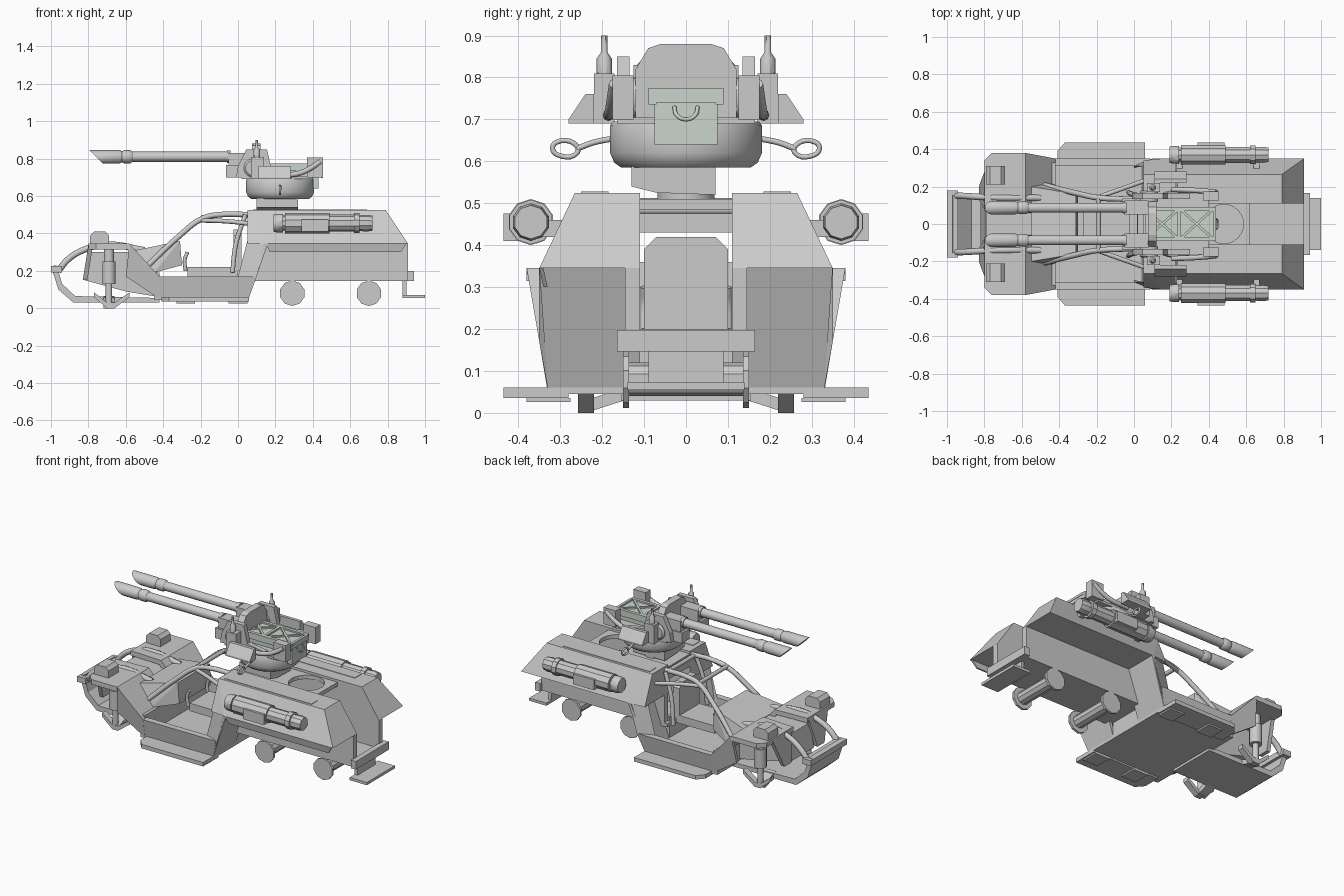
import bpy, bmesh, math
from mathutils import Vector

if "Cube" in bpy.data.objects:
    bpy.data.objects.remove(bpy.data.objects["Cube"])


def finish(bm, name, mirror=False, mat=None, smooth=False):
    bmesh.ops.recalc_face_normals(bm, faces=bm.faces)
    me = bpy.data.meshes.new(name)
    bm.to_mesh(me)
    bm.free()
    ob = bpy.data.objects.new(name, me)
    bpy.context.collection.objects.link(ob)
    if smooth:
        bpy.ops.object.select_all(action='DESELECT')
        ob.select_set(True)
        bpy.context.view_layer.objects.active = ob
        bpy.ops.object.shade_smooth_by_angle(angle=math.radians(35))
    if mirror:
        m = ob.modifiers.new("Mirror", 'MIRROR')
        m.use_axis = (False, True, False)
        m.use_mirror_merge = False
    if mat:
        me.materials.append(mat)
    return ob


def hull(name, pts, mirror=False, mat=None):
    bm = bmesh.new()
    for p in pts:
        bm.verts.new(p)
    bmesh.ops.convex_hull(bm, input=bm.verts)
    bmesh.ops.dissolve_limit(bm, angle_limit=0.01, verts=bm.verts, edges=bm.edges)
    return finish(bm, name, mirror, mat)


def box(name, x, y, z, mirror=False, mat=None):
    return hull(name, [(a, b, c) for a in x for b in y for c in z], mirror, mat)


def prism(name, prof, y0, y1, mirror=False, plane='xz'):
    """Extrude a profile along y (plane xz) or along x (plane yz)."""
    bm = bmesh.new()
    place = (lambda a, b, d: (a, d, b)) if plane == 'xz' else (lambda a, b, d: (d, a, b))
    ends = [[bm.verts.new(place(a, b, d)) for a, b in prof] for d in (y0, y1)]
    for e in ends:
        bm.faces.new(e)
    for i in range(len(prof)):
        bm.faces.new((ends[0][i - 1], ends[0][i], ends[1][i], ends[1][i - 1]))
    return finish(bm, name, mirror)


def turn(name, prof, start, direction, sides=16, mirror=False, cut=None, smooth=True):
    """Turned solid: prof is (distance, radius) along direction from start."""
    bm = bmesh.new()
    q = Vector(direction).normalized().to_track_quat('Z', 'Y')
    rings = []
    for t, r in prof:
        rings.append([bm.verts.new(Vector(start) + q @ Vector((
            r * math.cos(2 * math.pi * (i + .5) / sides), r * math.sin(2 * math.pi * (i + .5) / sides), t)))
            for i in range(sides)])
    for a, b in zip(rings, rings[1:]):
        for i in range(sides):
            j = (i + 1) % sides
            bm.faces.new((a[i], a[j], b[j], b[i]))
    bm.faces.new(rings[0])
    bm.faces.new(rings[-1])
    if cut:
        r = bmesh.ops.bisect_plane(bm, geom=bm.verts[:] + bm.edges[:] + bm.faces[:],
                                   plane_co=cut[0], plane_no=cut[1], clear_outer=True)
        bmesh.ops.contextual_create(bm, geom=[e for e in r['geom_cut'] if isinstance(e, bmesh.types.BMEdge)])
    return finish(bm, name, mirror, None, smooth)


def tube(name, pts, r=0.014, mirror=False, closed=False):
    for s in ((1, -1) if mirror else (1,)):
        cu = bpy.data.curves.new(name, 'CURVE')
        cu.dimensions = '3D'
        cu.bevel_depth, cu.bevel_resolution, cu.use_fill_caps, cu.resolution_u = r, 2, True, 5
        sp = cu.splines.new('BEZIER')
        sp.bezier_points.add(len(pts) - 1)
        for b, p in zip(sp.bezier_points, pts):
            b.co = (p[0], p[1] * s, p[2])
            b.handle_left_type = b.handle_right_type = 'AUTO'
        sp.use_cyclic_u = closed
        bpy.context.collection.objects.link(bpy.data.objects.new(name, cu))


# Rear hull: sloped overhanging flanks on a narrow central body
hull("rear_flank", [(.05, .11, .525), (.05, .265, .525), (.79, .11, .525), (.79, .265, .525),
                    (.91, .11, .345), (.91, .35, .345), (.15, .35, .345), (.05, .11, .345), (.05, .34, .345)], True)
hull("flank_lip", [(x, y, .345) for x in (.15, .9) for y in (-.35, -.34)]
     + [(x, y, .30) for x in (.17, .87) for y in (-.34, -.33)])
box("lower_body", (.05, .91), (.11, .145), (.147, .346), True)
hull("tub_rear_wall", [(x + d, y, z) for d in (0, -.02) for x, y, z in
                       ((.16, .11, .345), (.16, .35, .345), (.06, .11, .06), (.06, .33, .06))], True)
box("tub_rear_sill", (.04, .06), (-.11, .11), (.05, .2))
hull("front_pillar", [(.0, .31, .17), (.1, .35, .17), (.06, .33, .06), (.0, .3, .06),
                      (.05, .31, .36), (.15, .35, .345)], True)
box("channel_floor", (.03, .93), (-.145, .145), (.147, .17))
box("deck_rail", (.08, .69), (.185, .25), (.51, .528), True)
box("channel_crossbar", (.05, .08), (-.11, .11), (.43, .475))

# Deck panel with a round hatch opening
bm = bmesh.new()
loops = [[(.05, -.12), (.62, -.12), (.62, .12), (.05, .12)],
         [(.48 + .105 * math.cos(i * math.pi / 12), .105 * math.sin(i * math.pi / 12)) for i in range(24)]]
for lp in loops:
    vs = [bm.verts.new((x, y, .51)) for x, y in lp]
    for i in range(len(vs)):
        bm.edges.new((vs[i - 1], vs[i]))
bmesh.ops.triangle_fill(bm, edges=bm.edges[:], use_beauty=True)
deck = finish(bm, "hatch_deck")
deck.modifiers.new("Solid", 'SOLIDIFY').thickness = 0.025

# Rear bumper, bracket and step
box("rear_bumper", (.905, .94), (-.165, .165), (.147, .198))
box("step_bracket", (.88, .9), (-.09, .09), (.055, .16))
box("rear_step", (.88, 1.0), (-.14, .14), (.055, .072))

# Rollers under the hull
for x in (.29, .7):
    turn("roller", [(0, .068), (.014, .068), (.014, .04), (.286, .04), (.286, .068), (.3, .068)],
         (x, -.15, .08), (0, 1, 0), 10, smooth=False)

# Side canisters
turn("side_canister", [(0, .045), (.02, .05), (.05, .05), (.05, .04), (.06, .04), (.06, .055), (.3, .055),
                       (.3, .045), (.43, .045), (.43, .053), (.46, .053), (.46, .042), (.50, .045), (.53, .04)],
     (.19, .37, .455), (1, 0, 0), 10, True)
box("canister_clamp", (.34, .485), (.36, .435), (.41, .475), True)
for x in (.23, .64):
    box("canister_bracket", (x, x + .03), (.27, .36), (.42, .46), True)

# Cockpit tub and side sills
box("tub_floor", (-.42, .06), (-.33, .33), (.045, .065))
hull("tub_side", [(-.42, .31, .06), (.06, .31, .06), (-.42, .33, .06), (.06, .33, .06),
                  (-.42, .31, .17), (.06, .31, .17), (-.42, .35, .17), (.09, .35, .17)], True)
hull("sill_step", [(x, y, z) for z in (.035, .06) for x, y in
                   ((-.37, .435), (.06, .435), (-.41, .39), (-.41, .28), (.06, .28))], True)
for x in (-.33, -.05):
    box("sill_pad", (x, x + .1), (.275, .38), (.026, .036), True)
box("tub_front", (-.45, -.42), (-.33, .33), (.045, .19))
hull("dashboard", [(-.55, s * .2, .31) for s in (1, -1)] + [(-.31, s * .16, .36) for s in (1, -1)]
     + [(-.30, s * .16, .23) for s in (1, -1)] + [(-.45, s * .22, .19) for s in (1, -1)])
box("seat_cushion", (-.27, .0), (-.1, .1), (.17, .22))
prism("seat_back", [(-.1, .2), (.1, .2), (.1, .39), (.07, .42), (-.07, .42), (-.1, .39)], -.025, .02, plane='yz')
tube("steering_lever", [(-.28, .1, .2), (-.285, .1, .26), (-.27, .1, .3)], .01, True)

# Front fenders: top, front drop, sloping rear and side skirt
T = .03
hull("fender_top", [(x, y, z) for x, y in ((-.80, .07), (-.80, .34), (-.76, .38), (-.58, .38), (-.58, .06))
                    for z in (.345, .345 - T)], True)
hull("fender_front", [(x + d, y, z) for d in (0, .025) for x, y, z in
                      ((-.80, .08, .34), (-.80, .28, .34), (-.83, .13, .15), (-.83, .2, .15))], True)
hull("fender_rear", [(x + d, y, z) for d in (0, -.04) for x, y, z in
                     ((-.58, .06, .345), (-.58, .38, .345), (-.42, .06, .17), (-.42, .35, .17))], True)
hull("fender_skirt", [(-.58, .38, .345), (-.42, .35, .17), (-.42, .33, .05), (-.60, .35, .17),
                      (-.58, .36, .345), (-.42, .33, .17), (-.42, .31, .05), (-.60, .33, .17)], True)
hull("nose_core", [(x, s * .11, z) for s in (1, -1) for x, z in
                   ((-.82, .15), (-.79, .30), (-.45, .3), (-.42, .06), (-.6, .09))])
prism("headlamp", [(-.79, .33), (-.79, .39), (-.77, .41), (-.71, .41), (-.69, .39), (-.69, .33)], .21, .31, True)

# Curved nose skid plate and guard tubes
prism("nose_skid", [(-1, .225), (-.97, .23), (-.94, .13), (-.87, .065), (-.42, .055), (-.42, .03),
                    (-.88, .03), (-.96, .10)], -.155, .155)
box("nose_bar", (-1.0, -.94), (-.18, .18), (.19, .225))
tube("nose_tube", [(-.96, .15, .2), (-.91, .15, .26), (-.83, .145, .31), (-.7, .14, .34), (-.5, .14, .31)], .017, True)

# Suspension struts and skid feet
turn("strut", [(0, .018), (.1, .018), (.1, .037), (.22, .037), (.22, .028), (.29, .028)],
     (-.69, .24, .03), (0, 0, 1), 12, True)
prism("strut_foot", [(-.77, .06), (-.70, .0), (-.66, .0), (-.58, .06), (-.58, .085), (-.66, .03), (-.70, .03),
                     (-.77, .085)], .22, .258, True)
hull("strut_arm", [(x, y, z) for x in (-.72, -.66) for y, z in
                   ((.13, .035), (.13, .065), (.24, .0), (.24, .03))], True)

# Roll cage
tube("cage_main", [(-.49, .21, .22), (-.31, .165, .39), (-.19, .14, .48), (-.1, .135, .5), (.07, .13, .5)], .015, True)
tube("cage_brace", [(-.2, .14, .47), (-.06, .19, .465), (.08, .24, .45)], .012, True)
tube("cage_leg", [(-.03, .17, .19), (-.01, .16, .35), (.04, .15, .5)], .013, True)
for x, y, z in ((-.19, .14, .485), (.03, .13, .5)):
    tube("cage_crossbar", [(x, -y, z), (x, y, z)], .013)

# Turret base
turn("turret_neck", [(0, .07), (.09, .07)], (.21, 0, .51), (0, 0, 1), 12)
hull("turret_motor", [(x, y, z) for x in (.1, .32) for y, z in
                      ((-.13, .54), (-.13, .59), (.07, .52), (.07, .59), (-.07, .525))])
turn("turret_drum", [(0, .155), (.012, .172), (.035, .182), (.1, .182), (.11, .175)],
     (.225, 0, .585), (0, 0, 1), 32)
box("turret_plate", (.02, .4), (-.165, .165), (.69, .705))

# Gun shield, mounts and side armour
prism("gun_shield", [(-.12, .69), (.12, .69), (.12, .82), (.09, .87), (.06, .88), (-.06, .88), (-.09, .87),
                     (-.12, .82)], .075, .12, plane='yz')
prism("side_armour", [(-.01, .70), (.0, .76), (.045, .85), (.155, .85), (.18, .74), (.3, .72), (.3, .70)],
      .135, .165, True)
box("antenna_mount", (.07, .14), (.17, .22), (.69, .81), True)
turn("antenna", [(0, .018), (.045, .018), (.06, .008), (.1, .008)], (.1, .195, .80), (0, 0, 1), 10, True)
hull("side_wing", [(x, y, z) for x in (.11, .28) for y, z in
                   ((.22, .69), (.28, .69), (.28, .70), (.24, .76), (.22, .76))], True)
turn("trunnion", [(0, .05), (.05, .05), (.06, .04)], (.08, .12, .75), (0, 1, 0), 16, True)
box("rear_block", (.37, .455), (.125, .175), (.70, .805), True)
tube("rear_pipe", [(.2, .185, .71), (.32, .18, .72), (.39, .175, .75), (.44, .17, .785)], .014, True)

# Twin guns with slanted muzzles
box("breech", (-.05, .08), (.05, .125), (.75, .83), True)
box("breech_base", (-.065, .1), (.06, .135), (.70, .765), True)
turn("gun_barrel", [(0, .033), (.02, .033), (.02, .027), (.56, .027)], (-.04, .087, .81), (-1, 0, 0), 14, True)
turn("gun_muzzle", [(0, .028), (.01, .035), (.045, .035), (.055, .03), (.07, .036), (.25, .036)],
     (-.565, .087, .81), (-1, 0, 0), 14, True, cut=((-.75, 0, .80), (-.07, 0, -.07)))

# Ammunition crate with cross-braced lid
green = bpy.data.materials.new("crate_green")
green.diffuse_color = (.60, .66, .61, 1)
green.use_nodes = True
green.node_tree.nodes["Principled BSDF"].inputs["Base Color"].default_value = green.diffuse_color
box("crate", (.12, .40), (-.075, .075), (.70, .745), False, green)
box("crate_end", (.40, .43), (-.075, .075), (.64, .745), False, green)
box("crate_lid", (.05, .435), (-.085, .085), (.74, .765), False, green)
for y in (-.08, .08):
    box("lid_edge", (.05, .435), (y - .01, y + .01), (.735, .775), False, green)
for x in (.055, .24, .43):
    box("lid_rib", (x - .008, x + .008), (-.075, .075), (.76, .775), False, green)
for x0 in (.06, .245):
    for s in (-1, 1):
        hull("lid_brace", [(x0 + a + d, s * b, z) for d in (0, .02) for a, b in ((0, -.072), (.16, .072))
                           for z in (.76, .774)], False, green)
tube("crate_handle", [(.432, -.028, .73), (.445, -.022, .71), (.447, 0, .70), (.445, .022, .71),
                      (.432, .028, .73)], .005)

# Stirrups on side rods
tube("stirrup_rod", [(.225, .17, .655), (.225, .22, .645), (.225, .26, .63)], .007, True)
tube("stirrup_loop", [(.225, .26, .62), (.225, .305, .615), (.225, .318, .63), (.225, .31, .645),
                      (.225, .26, .636)], .006, True, True)
